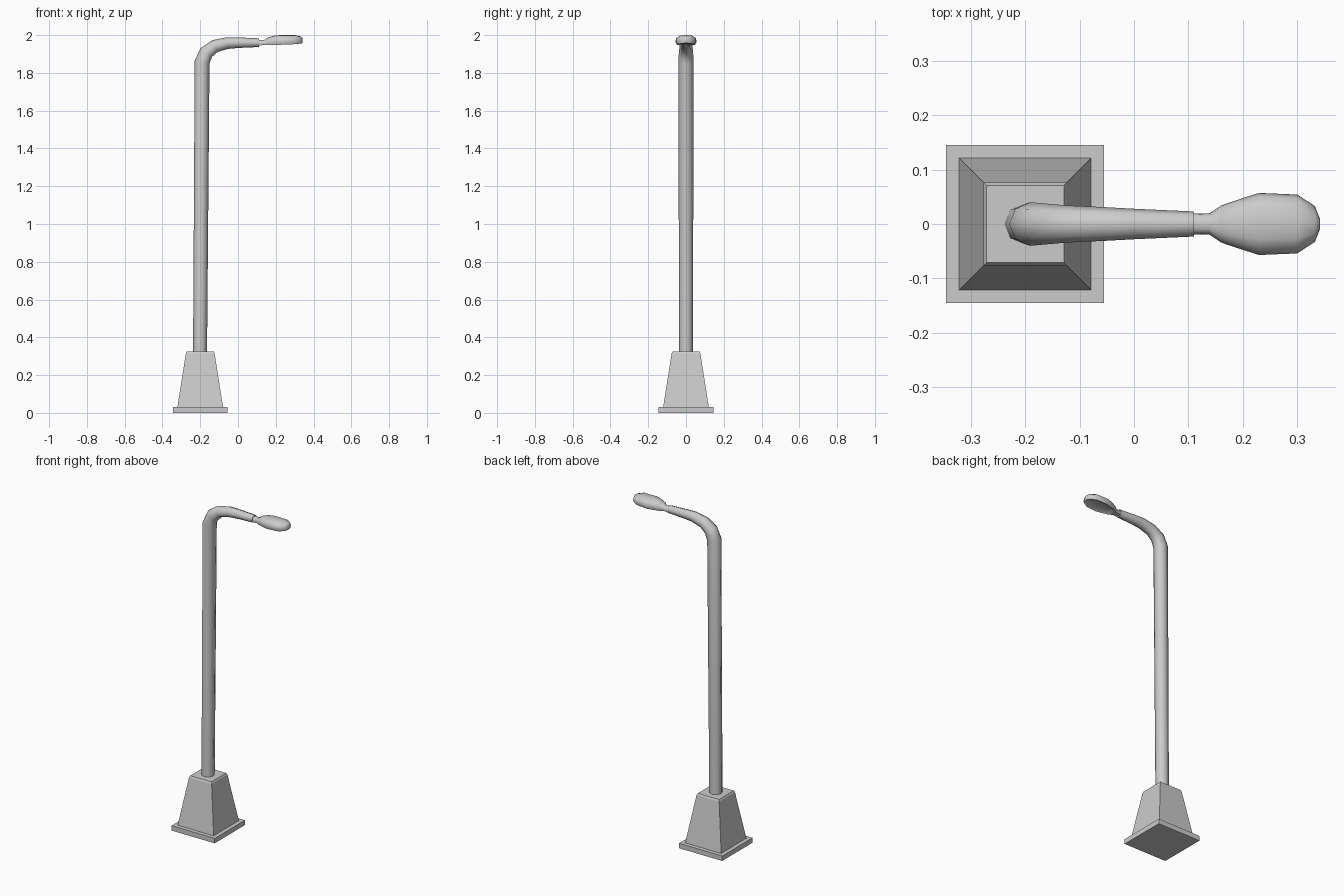
import bpy, bmesh, math
from mathutils import Vector

if "Cube" in bpy.data.objects:
    bpy.data.objects.remove(bpy.data.objects["Cube"])


def loft(name, rings, smooth=None, recess=None):
    """Skin a list of equal-length point rings, cap the ends."""
    bm = bmesh.new()
    loops = [[bm.verts.new(p) for p in r] for r in rings]
    n = len(loops[0])
    strip = []
    for i, (a, b) in enumerate(zip(loops, loops[1:])):
        for j in range(n):
            k = (j + 1) % n
            f = bm.faces.new((a[j], a[k], b[k], b[j]))
            if recess and j == n - 1 and i >= recess:
                strip.append(f)
    bm.faces.new(loops[0])
    bm.faces.new(loops[-1])
    bmesh.ops.recalc_face_normals(bm, faces=bm.faces[:])
    if strip:
        bmesh.ops.inset_region(bm, faces=strip, thickness=0.006, depth=-0.005)
    me = bpy.data.meshes.new(name)
    bm.to_mesh(me)
    bm.free()
    ob = bpy.data.objects.new(name, me)
    bpy.context.collection.objects.link(ob)
    if smooth:
        bpy.ops.object.select_all(action='DESELECT')
        bpy.context.view_layer.objects.active = ob
        ob.select_set(True)
        bpy.ops.object.shade_smooth_by_angle(angle=math.radians(smooth))
    return ob


def square(h, z, cx=-0.2):
    return [(cx + sx * h, sy * h, z) for sx, sy in ((-1, -1), (1, -1), (1, 1), (-1, 1))]


# Base plate and tapered plinth
loft("base_plate", [square(0.145, 0), square(0.145, 0.03)])
loft("plinth", [square(0.121, 0.03), square(0.076, 0.315), square(0.071, 0.325)])

# Tapered pole bending into the arm: x, z, radius
path = [(-0.201, 0.31, 0.037), (-0.190, 1.857, 0.040), (-0.168, 1.908, 0.038),
        (-0.122, 1.942, 0.034), (-0.055, 1.958, 0.031), (0.0, 1.960, 0.028),
        (0.11, 1.960, 0.023)]
rings = []
for i, (x, z, r) in enumerate(path):
    a, b = path[max(i - 1, 0)], path[min(i + 1, len(path) - 1)]
    t_in = Vector((x - a[0], 0, z - a[1])).normalized()
    t_out = Vector((b[0] - x, 0, b[1] - z)).normalized()
    t = (t_in + t_out).normalized()
    side = Vector((0, 1, 0))
    up = side.cross(t)
    rings.append([Vector((x, 0, z)) + r * (side * math.cos(q) + up * math.sin(q))
                  for q in (math.tau * k / 8 for k in range(8))])
loft("pole_and_arm", rings, smooth=60)

# Lamp head with its neck: x, half width, bottom z, top z
stations = [(0.10, 0.020, 1.945, 1.976), (0.138, 0.019, 1.947, 1.974),
            (0.16, 0.034, 1.947, 1.988), (0.195, 0.046, 1.948, 1.998),
            (0.23, 0.057, 1.949, 2.0), (0.30, 0.054, 1.952, 2.0),
            (0.332, 0.033, 1.955, 1.993), (0.342, 0.008, 1.958, 1.985)]
section = [(0.85, 0), (1, 0.35), (0.88, 0.72), (0.5, 0.97), (0, 1),
           (-0.5, 0.97), (-0.88, 0.72), (-1, 0.35), (-0.85, 0)]
loft("lamp_head", [[(x, w * y, lo + (hi - lo) * v) for y, v in section]
                   for x, w, lo, hi in stations], smooth=55, recess=2)
